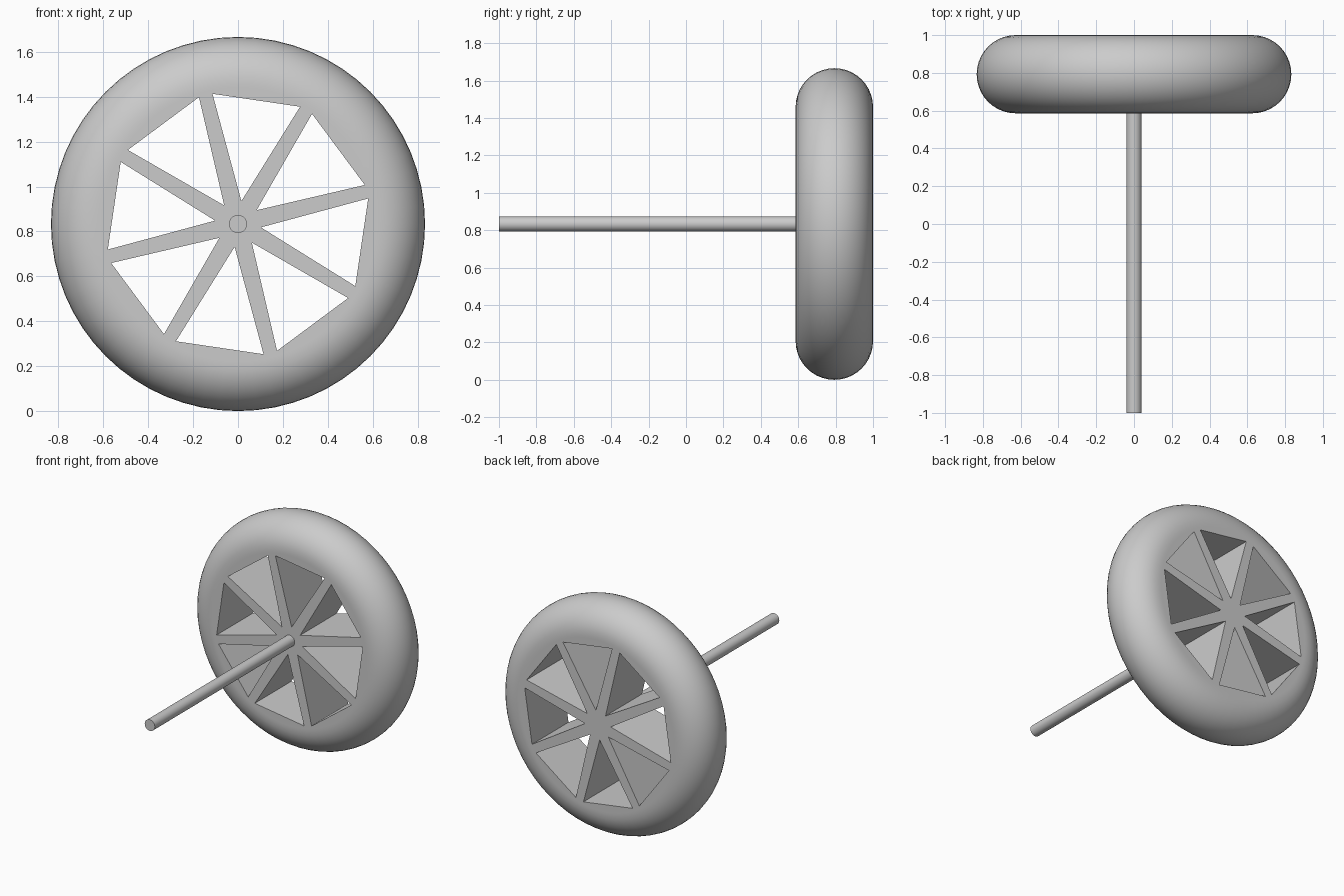
import bpy, bmesh
from math import sin, cos, pi, radians

if "Cube" in bpy.data.objects:
    bpy.data.objects.remove(bpy.data.objects["Cube"], do_unlink=True)

HUB_Z, WHEEL_Y = 0.833, 0.793
RIM, HALF = 0.833, 0.207
SEGS, ARC = 64, 20

grey = bpy.data.materials.new("plain grey")
grey.diffuse_color = (0.6, 0.6, 0.6, 1)
grey.use_nodes = True
grey.node_tree.nodes["Principled BSDF"].inputs["Base Color"].default_value = (0.6, 0.6, 0.6, 1)


def polar(r, a, y):
    return (r * cos(a), y, r * sin(a))


def loft(bm, rings):
    """Bridge rings of points and cap both ends."""
    rows = [[bm.verts.new(p) for p in ring] for ring in rings]
    n = len(rows[0])
    for a, b in zip(rows, rows[1:]):
        for i in range(n):
            j = (i + 1) % n
            bm.faces.new((a[i], a[j], b[j], b[i]))
    bm.faces.new(rows[0])
    bm.faces.new(rows[-1])


def make(name, bm):
    bmesh.ops.recalc_face_normals(bm, faces=bm.faces)
    mesh = bpy.data.meshes.new(name)
    bm.to_mesh(mesh)
    bm.free()
    mesh.materials.append(grey)
    ob = bpy.data.objects.new(name, mesh)
    ob.location = (0, WHEEL_Y, HUB_Z)
    bpy.context.collection.objects.link(ob)
    return ob


def activate(ob):
    bpy.ops.object.select_all(action='DESELECT')
    ob.select_set(True)
    bpy.context.view_layer.objects.active = ob


# Wheel: solid disc with a fully rounded rim
core = RIM - HALF
profile = [(0.61, -HALF)]
for k in range(ARC + 1):
    t = -pi / 2 + pi * k / ARC
    profile.append((core + HALF * cos(t), HALF * sin(t)))
profile.append((0.61, HALF))
bm = bmesh.new()
loft(bm, [[polar(r, 2 * pi * i / SEGS, y) for i in range(SEGS)] for r, y in profile])
wheel = make("wheel", bm)

# Eight triangular openings leave straight spokes between them
bm = bmesh.new()
for k in range(8):
    mid = radians(81.6 + 45 * k)
    spread = radians(19.5)
    corners = [(0.103, mid), (0.591, mid - spread), (0.591, mid + spread)]
    loft(bm, [[polar(r, a, y) for r, a in corners] for y in (-0.4, 0.4)])
cutter = make("opening_cutter", bm)
cutter.hide_render = True

cut = wheel.modifiers.new("openings", 'BOOLEAN')
cut.operation = 'DIFFERENCE'
cut.solver = 'EXACT'
cut.object = cutter
activate(wheel)
bpy.ops.object.modifier_apply(modifier=cut.name)
bpy.data.objects.remove(cutter, do_unlink=True)

# Axle: thin rod from the hub to the front
bm = bmesh.new()
loft(bm, [[polar(0.04, 2 * pi * i / 32, y) for i in range(32)]
          for y in (-1 - WHEEL_Y, -0.1)])
axle = make("axle", bm)

for ob in (wheel, axle):
    activate(ob)
    bpy.ops.object.shade_smooth_by_angle(angle=radians(30))
